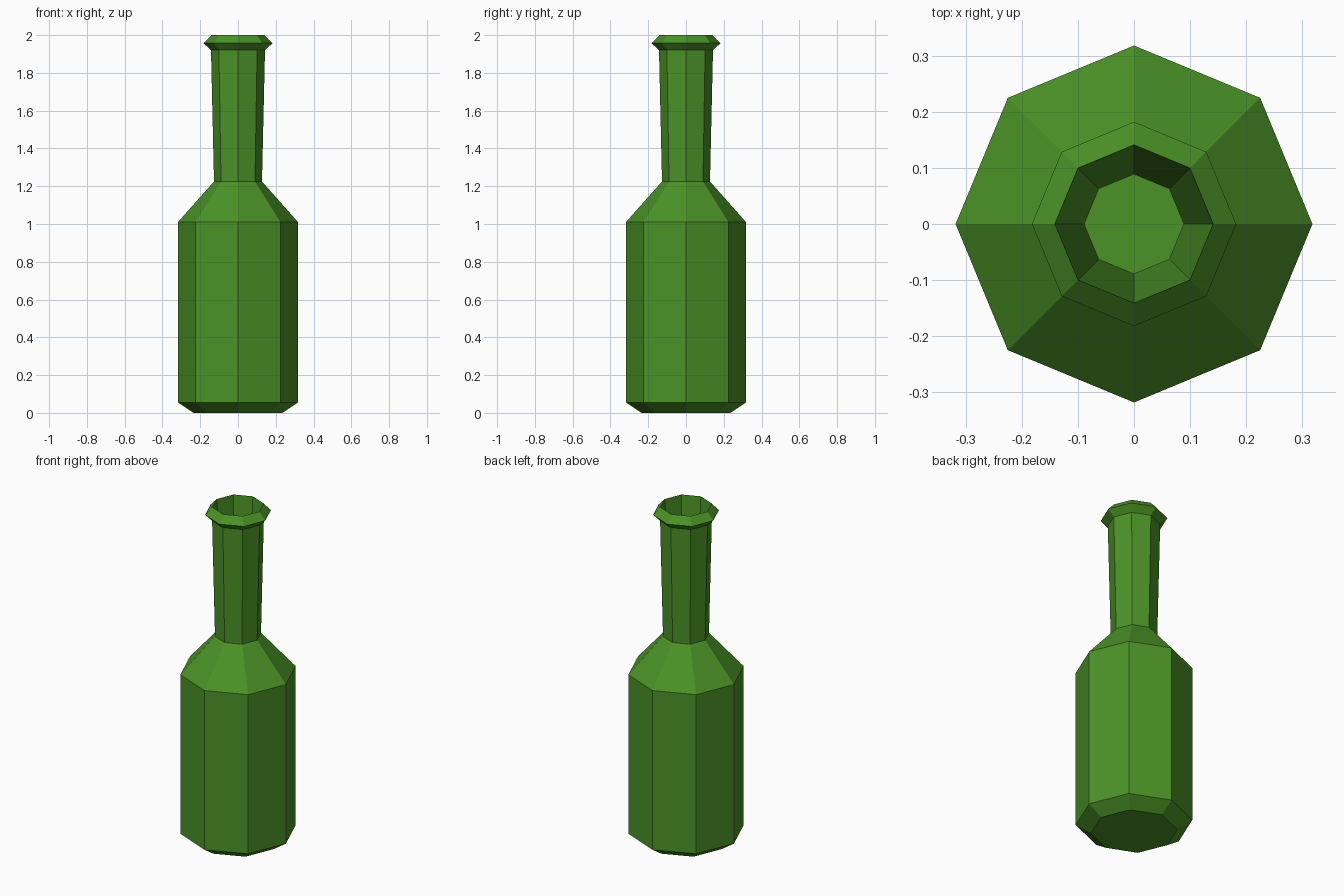
import bpy, bmesh, math

if "Cube" in bpy.data.objects:
    bpy.data.objects.remove(bpy.data.objects["Cube"])

SIDES = 8
# (radius, height) from the base, up the outside, over the lip and down the neck bore
PROFILE = [(0.235, 0.0), (0.318, 0.055), (0.318, 1.01), (0.127, 1.225),
           (0.143, 1.92), (0.182, 1.957), (0.141, 2.0), (0.089, 1.22)]

glass = bpy.data.materials.new("green glass")
glass.diffuse_color = (0.07, 0.29, 0.02, 1.0)
glass.use_nodes = True
glass.node_tree.nodes["Principled BSDF"].inputs["Base Color"].default_value = glass.diffuse_color

# Bottle: stacked octagonal rings joined by quads
bm = bmesh.new()
rings = [[bm.verts.new((r * math.cos(math.tau * i / SIDES),
                        r * math.sin(math.tau * i / SIDES), z))
          for i in range(SIDES)] for r, z in PROFILE]
for low, high in zip(rings, rings[1:]):
    for i in range(SIDES):
        j = (i + 1) % SIDES
        bm.faces.new((low[i], low[j], high[j], high[i]))

# Base underside and floor of the neck bore
bm.faces.new(list(reversed(rings[0])))
bm.faces.new(rings[-1])

mesh = bpy.data.meshes.new("bottle")
bm.to_mesh(mesh)
bm.free()
mesh.materials.append(glass)
bpy.context.collection.objects.link(bpy.data.objects.new("bottle", mesh))
